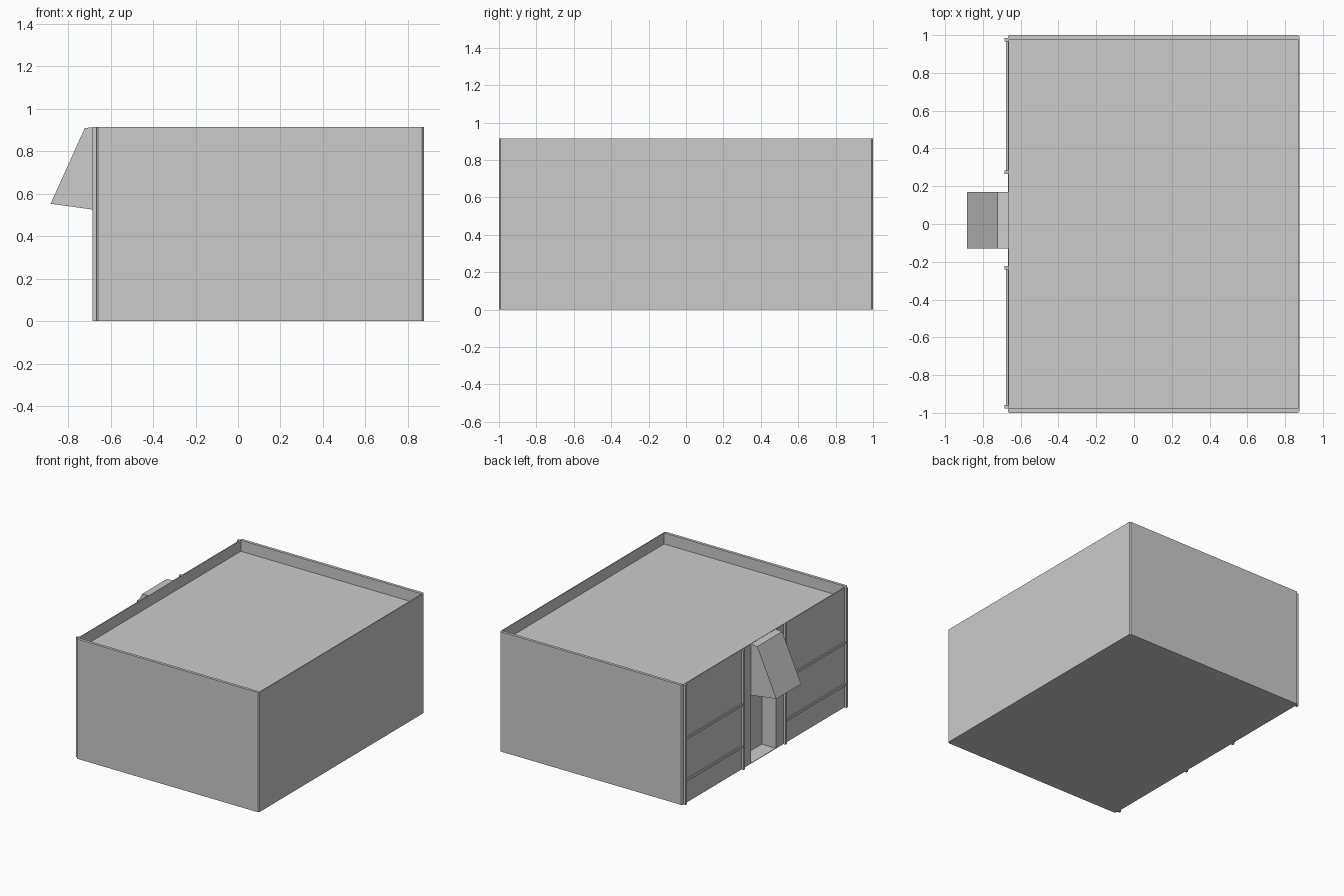
import bpy, bmesh

if "Cube" in bpy.data.objects:
    bpy.data.objects.remove(bpy.data.objects["Cube"])

TOP = 0.915          # parapet height
WALL_X = -0.668      # plane of the entrance facade


def new_object(name, bm):
    bmesh.ops.recalc_face_normals(bm, faces=bm.faces[:])
    mesh = bpy.data.meshes.new(name)
    bm.to_mesh(mesh)
    bm.free()
    obj = bpy.data.objects.new(name, mesh)
    bpy.context.collection.objects.link(obj)
    return obj


def box(name, x, y, z, corner=0.0):
    """Box from (min, max) ranges, with optionally chamfered upright edges."""
    bm = bmesh.new()
    bmesh.ops.create_cube(bm, size=1)
    for v in bm.verts:
        v.co = [r[0] if c < 0 else r[1] for c, r in zip(v.co, (x, y, z))]
    if corner:
        upright = [e for e in bm.edges
                   if abs(e.verts[0].co.z - e.verts[1].co.z) > 1e-4]
        bmesh.ops.bevel(bm, geom=upright, offset=corner, segments=1,
                        affect='EDGES')
    return new_object(name, bm)


def extrude_y(name, profile, y0, y1):
    """Solid made by sweeping an xz profile along y."""
    bm = bmesh.new()
    face = bm.faces.new([bm.verts.new((x, y0, z)) for x, z in profile])
    out = bmesh.ops.extrude_face_region(bm, geom=[face])
    verts = [g for g in out['geom'] if isinstance(g, bmesh.types.BMVert)]
    bmesh.ops.translate(bm, verts=verts, vec=(0, y1 - y0, 0))
    return new_object(name, bm)


def cut(target, cutter):
    cutter.hide_render = True
    cutter.hide_viewport = False
    mod = target.modifiers.new(cutter.name, 'BOOLEAN')
    mod.operation = 'DIFFERENCE'
    mod.solver = 'EXACT'
    mod.object = cutter
    bpy.context.view_layer.objects.active = target
    bpy.ops.object.modifier_apply(modifier=mod.name)
    bpy.data.objects.remove(cutter)


# Building shell with sunken roof and entrance recess
body = box("building", (WALL_X, 0.876), (-1, 1), (0, TOP), corner=0.008)
cut(body, box("roof_cutter", (WALL_X + 0.007, 0.869), (-0.978, 0.978), (0.83, 1.1)))
cut(body, box("door_cutter", (-0.9, -0.55), (-0.13, 0.17), (0.004, 0.525)))

# Wedge-shaped awning over the entrance
extrude_y("awning", [(WALL_X + 0.003, TOP - 0.001), (-0.722, 0.91),
                     (-0.883, 0.553), (WALL_X + 0.003, 0.523)], -0.13, 0.17)

# Facade bays: upright posts with two horizontal rails each
for side, (y0, y1) in {"left": (0.275, 0.975), "right": (-0.968, -0.232)}.items():
    for i, y in enumerate((y0, y1)):
        box(f"{side}_post_{i + 1}", (-0.686, WALL_X + 0.003),
            (y - 0.009, y + 0.009), (0, TOP - 0.001))
    for i, z in enumerate((0.175, 0.495)):
        box(f"{side}_rail_{i + 1}", (-0.677, WALL_X + 0.003),
            (y0, y1), (z - 0.009, z + 0.009))
